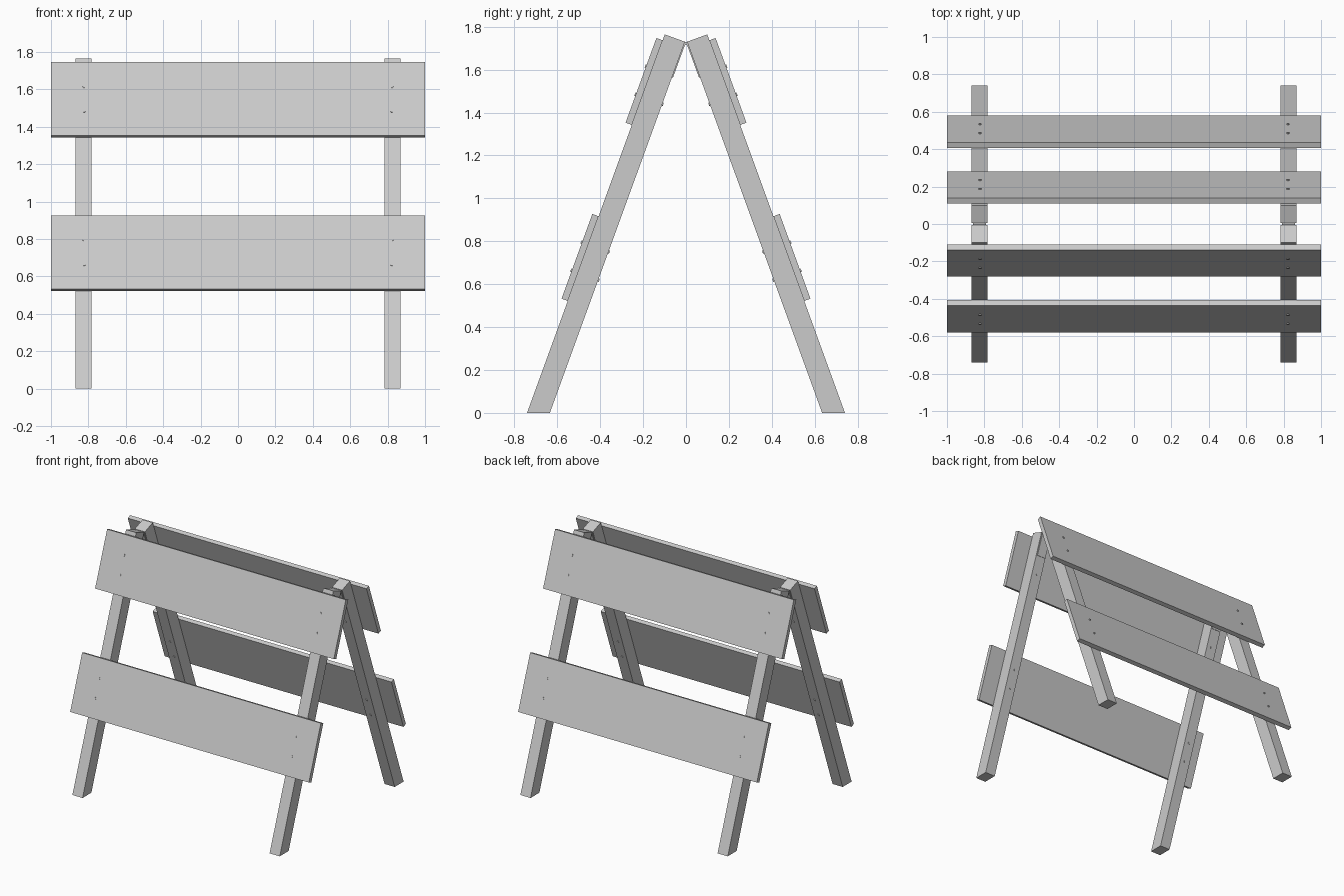
import bpy, bmesh, math
from mathutils import Matrix, Vector

if "Cube" in bpy.data.objects:
    bpy.data.objects.remove(bpy.data.objects["Cube"])

TILT = math.radians(20)
S, C = math.sin(TILT), math.cos(TILT)
TOP_Y, TOP_Z = -0.005, 1.73      # inner top corner of the front legs
LEG_X, LEG_W, LEG_D = 0.826, 0.085, 0.10
BOARD_T, BOARD_H = 0.031, 0.42


def at(x, u, v):
    """u runs down the leg from its top, v outward from its inner face."""
    return Vector((x, TOP_Y - u * S - v * C, TOP_Z - u * C + v * S))


def finish(name, bm, mirror_x, mirror_y=True):
    bmesh.ops.recalc_face_normals(bm, faces=bm.faces)
    mesh = bpy.data.meshes.new(name)
    bm.to_mesh(mesh)
    bm.free()
    obj = bpy.data.objects.new(name, mesh)
    bpy.context.collection.objects.link(obj)
    if mirror_x or mirror_y:
        mod = obj.modifiers.new("mirror", 'MIRROR')
        mod.use_axis = (mirror_x, mirror_y, False)
        mod.use_mirror_merge = False
    return obj


def prism(name, profile, x0, x1, mirror_x):
    """Extrude a (u, v) profile along x."""
    bm = bmesh.new()
    face = bm.faces.new([bm.verts.new(at(x0, u, v)) for u, v in profile])
    ext = bmesh.ops.extrude_face_region(bm, geom=[face])["geom"]
    verts = [g for g in ext if isinstance(g, bmesh.types.BMVert)]
    bmesh.ops.translate(bm, verts=verts, vec=(x1 - x0, 0, 0))
    return finish(name, bm, mirror_x)


def box(name, u0, u1, v0, v1, x0, x1, mirror_x):
    return prism(name, [(u0, v0), (u1, v0), (u1, v1), (u0, v1)], x0, x1, mirror_x)


def rod(name, a, b, radius, sides, mirror_y=True):
    bm = bmesh.new()
    d = b - a
    mat = Matrix.Translation((a + b) / 2) @ d.to_track_quat('Z', 'Y').to_matrix().to_4x4()
    bmesh.ops.create_cone(bm, cap_ends=True, segments=sides, radius1=radius,
                          radius2=radius, depth=d.length, matrix=mat)
    return finish(name, bm, True, mirror_y)


# Legs: square cut at the top, level cut at the ground
foot = lambda v: (TOP_Z + v * S) / C
prism("legs", [(0, 0), (foot(0), 0), (foot(LEG_D), LEG_D), (0, LEG_D)],
      LEG_X - LEG_W / 2, LEG_X + LEG_W / 2, True)

# Boards with two bolts through each leg
for label, u in (("upper", 0.029), ("lower", 0.902)):
    box(label + "_boards", u, u + BOARD_H, LEG_D, LEG_D + BOARD_T, -1, 1, False)
    for i in (1, 2):
        ub = u + BOARD_H * i / 3
        rod(f"{label}_bolts_{i}", at(LEG_X - 0.003, ub, -0.005),
            at(LEG_X - 0.003, ub, LEG_D + BOARD_T + 0.005), 0.008, 12)

# Hinge plates on the inner leg faces, and the pin joining them
HW = 0.035
box("hinge_plates", 0.004, 0.175, -0.005, 0.0, LEG_X - HW, LEG_X + HW, True)
rod("hinge_pins", Vector((LEG_X - HW, 0, TOP_Z - 0.008)),
    Vector((LEG_X + HW, 0, TOP_Z - 0.008)), 0.007, 12, mirror_y=False)
